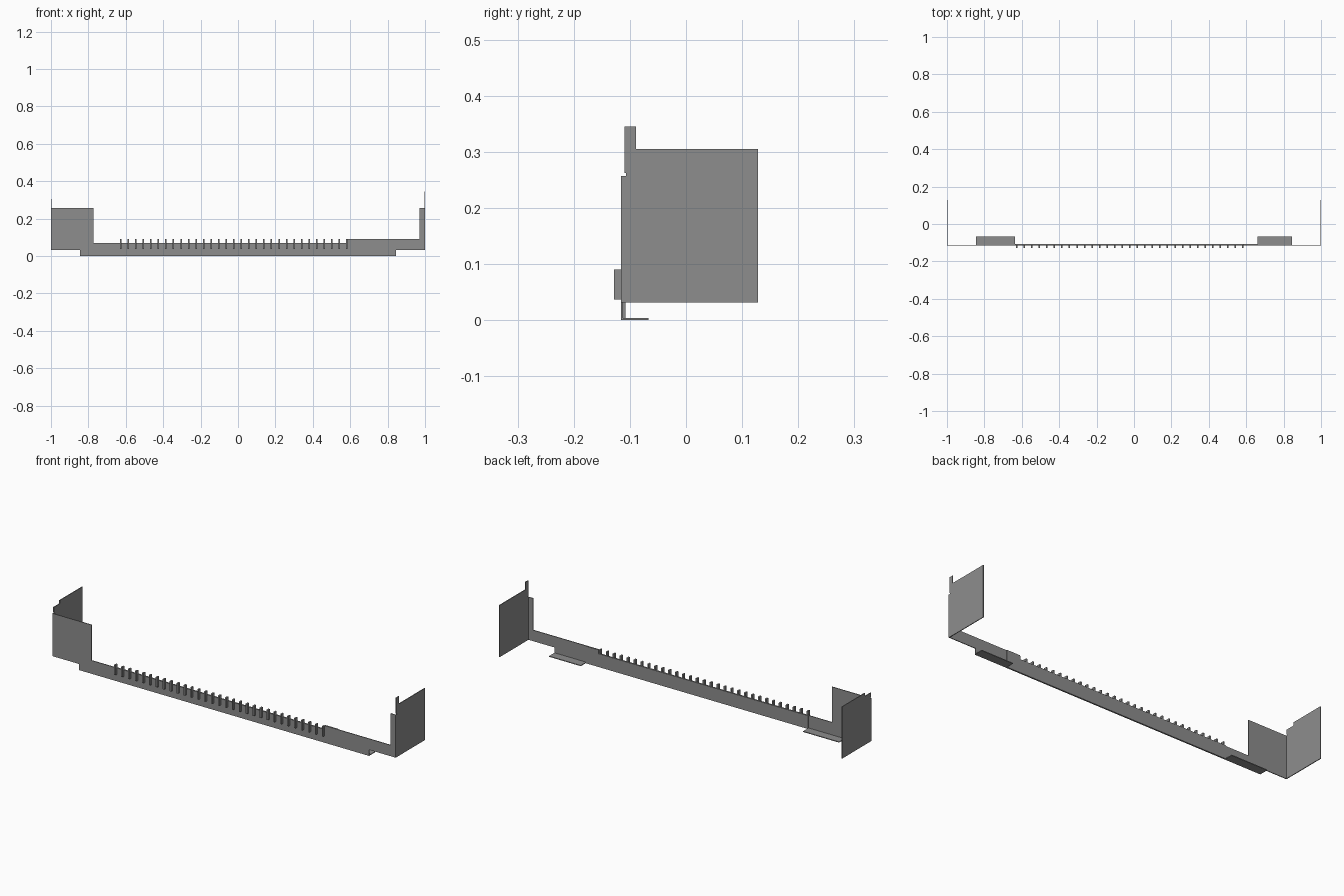
import bpy, bmesh

if "Cube" in bpy.data.objects:
    bpy.data.objects.remove(bpy.data.objects["Cube"])

grey = bpy.data.materials.new("dark_grey")
grey.diffuse_color = (.27, .27, .27, 1)
grey.use_nodes = True
grey.node_tree.nodes["Principled BSDF"].inputs["Base Color"].default_value = grey.diffuse_color


def prism(name, outline, place, depth):
    """Extrude a 2D outline; place maps (u, v) to 3D, depth is the extrusion vector."""
    bm = bmesh.new()
    face = bm.faces.new([bm.verts.new(place(u, v)) for u, v in outline])
    new = bmesh.ops.extrude_face_region(bm, geom=[face])["geom"]
    bmesh.ops.translate(bm, vec=depth, verts=[g for g in new if isinstance(g, bmesh.types.BMVert)])
    bmesh.ops.recalc_face_normals(bm, faces=bm.faces)
    me = bpy.data.meshes.new(name)
    bm.to_mesh(me)
    bm.free()
    me.materials.append(grey)
    ob = bpy.data.objects.new(name, me)
    bpy.context.collection.objects.link(ob)
    return ob


def box(name, x0, x1, y0, y1, z0, z1):
    return prism(name, [(x0, y0), (x1, y0), (x1, y1), (x0, y1)],
                 lambda u, v: (u, v, z0), (0, 0, z1 - z0))


Y0, T = -0.116, 0.004          # front face and sheet thickness

# Front sheet with tall left flange and narrow right flange
front = [(-1, .032), (-.845, .032), (-.845, 0), (.845, 0), (.845, .032), (1, .032),
         (1, .257), (.97, .257), (.97, .09), (.585, .09), (.585, .07),
         (-.772, .07), (-.772, .257), (-1, .257)]
prism("front_sheet", front, lambda u, v: (u, Y0, v), (0, T, 0))

# Backing strip behind the toothed section, stepped up at its right end
strip = [(-.635, 0), (.66, 0), (.66, .09), (.585, .09), (.585, .07), (-.635, .07)]
prism("backing_strip", strip, lambda u, v: (u, Y0 + T, v), (0, T, 0))

# Side plates, each with its own front top corner
right = [(-.116, .032), (.128, .032), (.128, .305), (-.089, .305), (-.089, .345),
         (-.110, .345), (-.110, .262), (-.107, .262), (-.107, .257), (-.116, .257)]
prism("right_side_plate", right, lambda u, v: (1, u, v), (-T, 0, 0))
left = [(-.116, .032), (.128, .032), (.128, .305), (-.06, .305), (-.06, .288),
        (-.110, .288), (-.110, .262), (-.107, .262), (-.107, .257), (-.116, .257)]
prism("left_side_plate", left, lambda u, v: (-1, u, v), (T, 0, 0))

# Bottom mounting tabs
box("left_bottom_tab", -.845, -.635, Y0 + T, -.067, 0, T)
box("right_bottom_tab", .66, .845, Y0 + T, -.067, 0, T)

# Row of upright teeth
for i in range(31):
    x = -.627 + i * .0403
    box("tooth", x - .004, x + .004, -.1285, Y0 + T, .037, .09)
